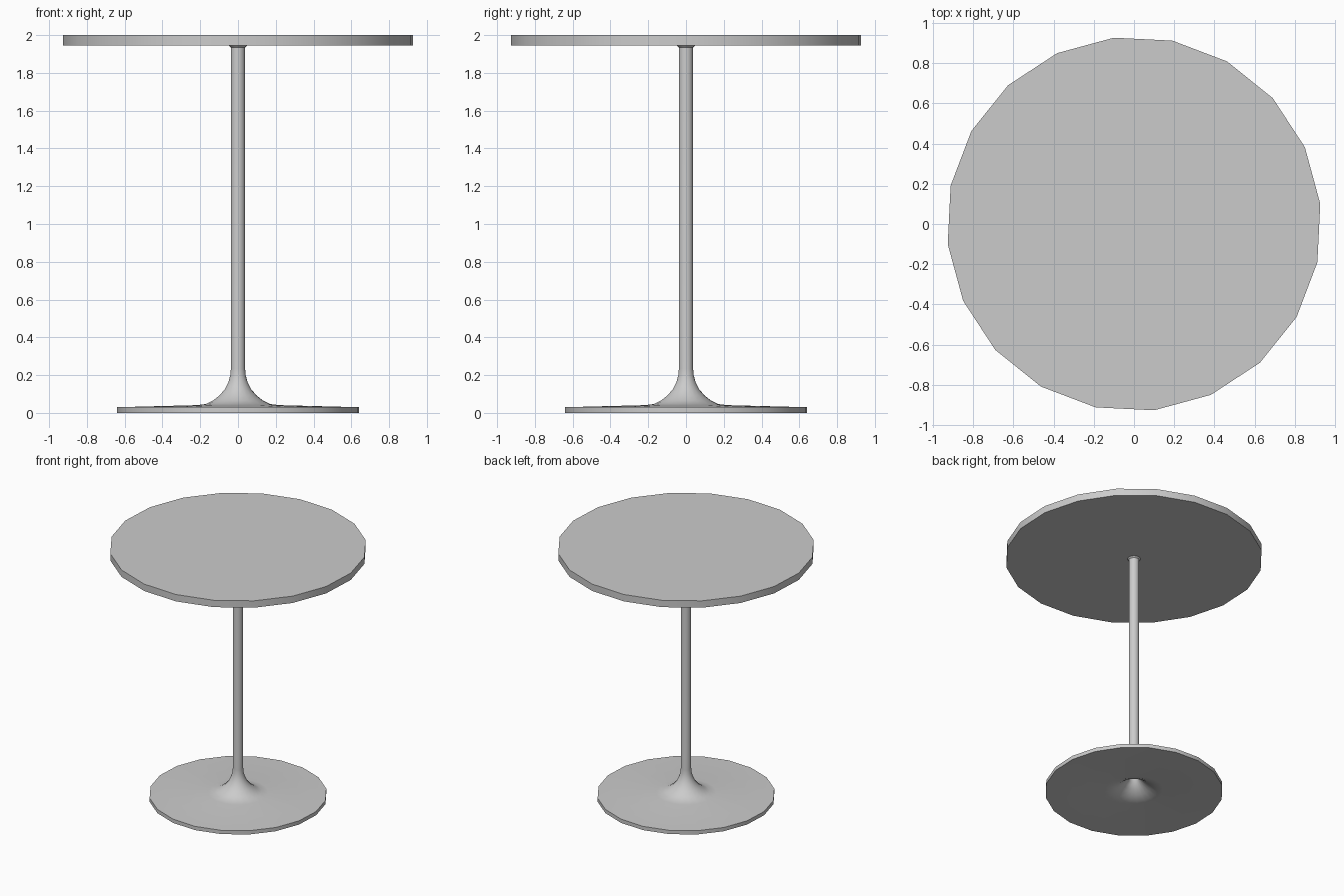
import bpy
import bmesh
from math import cos, sin, pi, radians

SIDES = 20
TURN = radians(6.2)

cube = bpy.data.objects.get("Cube")
if cube:
    bpy.data.objects.remove(cube, do_unlink=True)

grey = bpy.data.materials.new("grey")
grey.use_nodes = True
grey.diffuse_color = (0.6, 0.6, 0.6, 1)
grey.node_tree.nodes["Principled BSDF"].inputs["Base Color"].default_value = (0.6, 0.6, 0.6, 1)


def lathe(name, profile):
    """Revolve (radius, height) points about z and cap both ends."""
    bm = bmesh.new()
    rings = []
    for r, z in profile:
        angles = [TURN + 2 * pi * i / SIDES for i in range(SIDES)]
        rings.append([bm.verts.new((r * cos(a), r * sin(a), z)) for a in angles])
    for low, high in zip(rings, rings[1:]):
        for i in range(SIDES):
            j = (i + 1) % SIDES
            bm.faces.new((low[i], low[j], high[j], high[i]))
    bm.faces.new(rings[0][::-1])
    bm.faces.new(rings[-1])
    bmesh.ops.recalc_face_normals(bm, faces=bm.faces)
    mesh = bpy.data.meshes.new(name)
    bm.to_mesh(mesh)
    bm.free()
    mesh.materials.append(grey)
    obj = bpy.data.objects.new(name, mesh)
    bpy.context.collection.objects.link(obj)
    bpy.ops.object.select_all(action="DESELECT")
    obj.select_set(True)
    bpy.context.view_layer.objects.active = obj
    bpy.ops.object.shade_smooth_by_angle(angle=radians(30))
    return obj


# Round top
lathe("table_top", [(0.932, 1.945), (0.932, 2.0)])

# Pedestal: hollow underside, disc rim, flared foot, pole and small top collar
hollow = [(0.012, 0.2), (0.022, 0.15), (0.045, 0.1), (0.08, 0.065),
          (0.12, 0.037), (0.17, 0.016), (0.21, 0.011)]
disc = [(0.645, 0.0), (0.645, 0.03), (0.22, 0.041)]
flare = [(0.17, 0.047), (0.135, 0.064), (0.1, 0.091), (0.07, 0.125),
         (0.05, 0.166), (0.041, 0.2), (0.038, 0.235)]
pole = [(0.038, 1.935), (0.048, 1.945)]
lathe("pedestal", hollow + disc + flare + pole)
